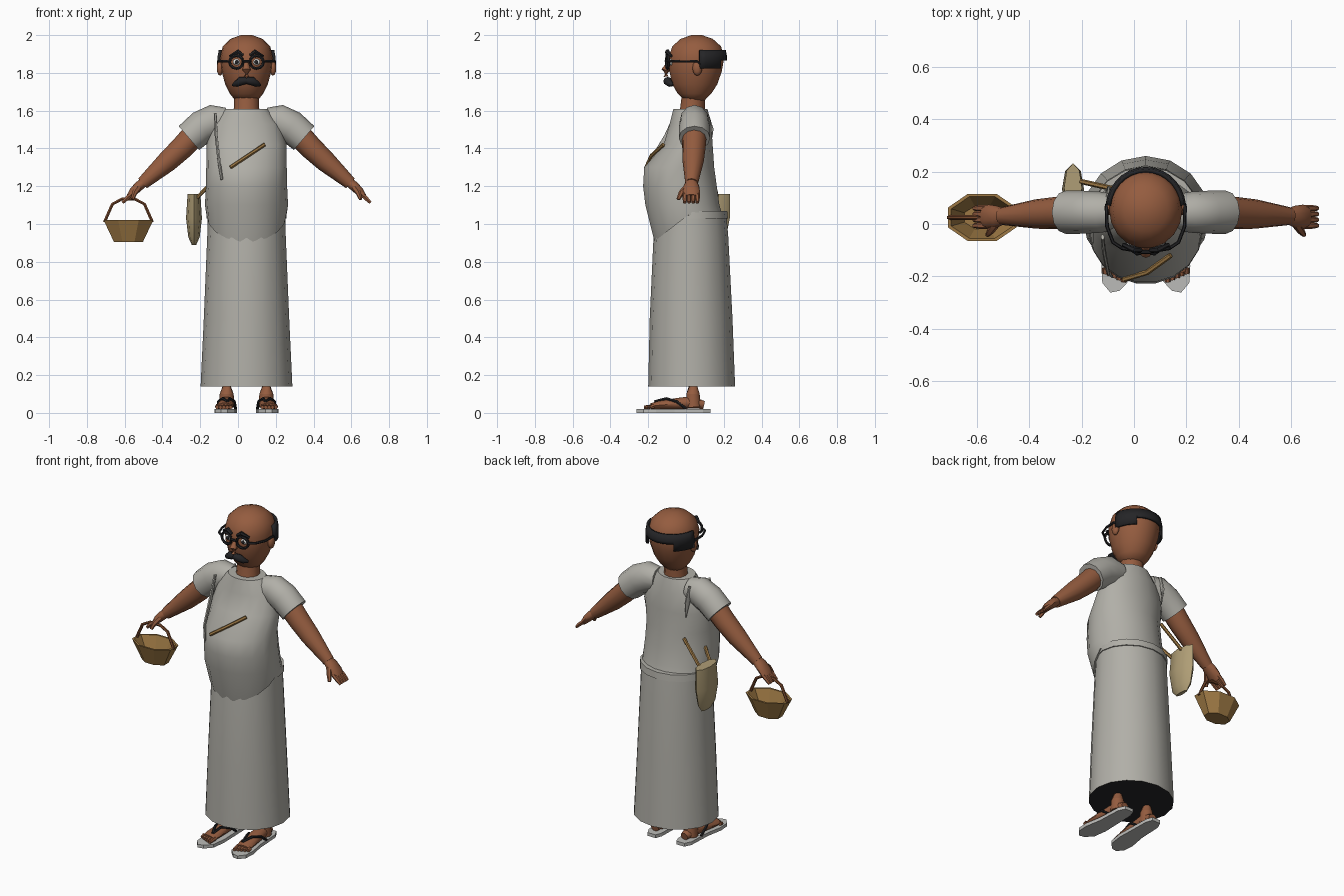
import bpy, bmesh, math
from mathutils import Vector

CX = 0.045  # body centre line


def material(name, rgb):
    m = bpy.data.materials.new(name)
    m.diffuse_color = (*rgb, 1)
    return m


CLOTH = material("grey cloth", (0.44, 0.43, 0.39))
SKIN = material("brown skin", (0.30, 0.108, 0.05))
DARK = material("near black", (0.018, 0.018, 0.02))
WICKER = material("wicker", (0.34, 0.19, 0.058))
CANVAS = material("tan canvas", (0.43, 0.34, 0.18))
BROWN = material("handle brown", (0.20, 0.07, 0.027))
SOLE = material("light sole", (0.50, 0.50, 0.48))
WHITE = material("eye white", (0.75, 0.75, 0.72))


def finish(name, bm, mat, angle=40):
    bmesh.ops.recalc_face_normals(bm, faces=bm.faces)
    me = bpy.data.meshes.new(name)
    bm.to_mesh(me)
    bm.free()
    me.materials.append(mat)
    for p in me.polygons:
        p.use_smooth = angle > 0
    me.set_sharp_from_angle(angle=math.radians(max(angle, 1)))
    ob = bpy.data.objects.new(name, me)
    bpy.context.collection.objects.link(ob)
    return ob


def skin_rings(bm, rings):
    """Bridge a list of point rings and cap both ends."""
    vs = [[bm.verts.new(p) for p in r] for r in rings]
    n = len(vs[0])
    for a, b in zip(vs, vs[1:]):
        for i in range(n):
            j = (i + 1) % n
            bm.faces.new((a[i], a[j], b[j], b[i]))
    bm.faces.new(vs[0][::-1])
    bm.faces.new(vs[-1])


def loft(name, rows, mat, n=16, cx=CX, angle=40, zfun=None, turn=0.0):
    """Stack ellipses: each row is (z, half width, front y, back y)."""
    bm = bmesh.new()
    rings = []
    for k, (z, rx, yf, yb) in enumerate(rows):
        ring = []
        for i in range(n):
            a = 2 * math.pi * (i + turn) / n
            y = (yf + yb) / 2 + (yb - yf) / 2 * math.sin(a)
            ring.append((cx + rx * math.cos(a), y, zfun(y) if zfun and k == 0 else z))
        rings.append(ring)
    skin_rings(bm, rings)
    return finish(name, bm, mat, angle)


def tube(name, pts, radii, mat, n=8, angle=50):
    """Sweep an ellipse along a path; a radius may be a (sideways, upward) pair."""
    pts = [Vector(p) for p in pts]
    bm = bmesh.new()
    rings = []
    for k, p in enumerate(pts):
        d = pts[min(k + 1, len(pts) - 1)] - pts[max(k - 1, 0)]
        q = d.to_track_quat('Z', 'Y')
        r = radii[k] if isinstance(radii, list) else radii
        ra, rb = r if isinstance(r, tuple) else (r, r)
        angs = [2 * math.pi * i / n for i in range(n)]
        rings.append([p + q @ Vector((ra * math.cos(a), rb * math.sin(a), 0)) for a in angs])
    skin_rings(bm, rings)
    return finish(name, bm, mat, angle)


def ball(name, loc, size, mat):
    bm = bmesh.new()
    bmesh.ops.create_uvsphere(bm, u_segments=10, v_segments=6, radius=1)
    for v in bm.verts:
        v.co = Vector(loc) + Vector([c * s for c, s in zip(v.co, size)])
    return finish(name, bm, mat, 60)


# Long skirt with a dark underside
skirt = loft("skirt", [(0.14, 0.243, -0.20, 0.26), (0.5, 0.226, -0.192, 0.246),
                       (0.93, 0.208, -0.172, 0.224), (1.04, 0.205, -0.16, 0.215)], CLOTH, 16)
skirt.data.materials.append(DARK)
for p in skirt.data.polygons:
    if p.normal.z < -0.9:
        p.material_index = 1
loft("waistband", [(1.03, 0.211, -0.16, 0.222), (1.07, 0.209, -0.16, 0.218)], CLOTH)

# Shirt with round belly; the hem dips at the front
loft("shirt", [(1.05, 0.212, -0.17, 0.195), (1.1, 0.22, -0.218, 0.18), (1.2, 0.215, -0.23, 0.166),
               (1.3, 0.213, -0.224, 0.152), (1.42, 0.212, -0.12, 0.143), (1.53, 0.18, -0.088, 0.135),
               (1.61, 0.112, -0.068, 0.115)], CLOTH, 18,
     zfun=lambda y: 1.05 - max(0, 0.015 - y) * 0.78)

# Neck and head
loft("neck", [(1.57, 0.075, -0.04, 0.1), (1.62, 0.066, -0.03, 0.1), (1.7, 0.066, -0.02, 0.1)], SKIN, 12)
loft("head", [(1.655, 0.06, -0.01, 0.1), (1.69, 0.088, -0.045, 0.135), (1.74, 0.113, -0.075, 0.168),
              (1.81, 0.132, -0.09, 0.192), (1.88, 0.14, -0.094, 0.204), (1.94, 0.126, -0.075, 0.188),
              (1.98, 0.085, -0.03, 0.143), (2.0, 0.03, 0.028, 0.085)], SKIN, 18, angle=60)
tube("nose", [(CX, -0.085, 1.86), (CX, -0.108, 1.815), (CX, -0.105, 1.78)], [0.01, 0.022, 0.014], SKIN)

# Hair band round the back, longer behind the ears
bm = bmesh.new()
for i in range(14):
    a0, a1 = (math.radians(6 + 12 * (i + d)) for d in (0, 1))
    low = 1.865 if 4 <= i <= 9 else 1.822
    quad = [(a0, low, 0.148), (a1, low, 0.148), (a1, 1.88, 0.148), (a0, 1.88, 0.148)]
    top = [(a0, 1.88, 0.148), (a1, 1.88, 0.148), (a1, 1.92, 0.141), (a0, 1.92, 0.141)]
    for f in (quad, top):
        bm.faces.new([bm.verts.new((CX + r * math.cos(a), 0.055 + (r + 0.008) * math.sin(a), z))
                      for a, z, r in f])
bmesh.ops.remove_doubles(bm, verts=bm.verts, dist=1e-4)
hair = finish("hair_band", bm, DARK)
sol = hair.modifiers.new("thickness", 'SOLIDIFY')
sol.thickness = 0.014
sol.offset = 0

# Bridge of the glasses
tube("glasses_bridge", [(CX - 0.018, -0.107, 1.862), (CX + 0.018, -0.107, 1.862)], 0.007, DARK, 6)

for s, side in ((-1, "left"), (1, "right")):
    def P(x, y, z):
        return (CX + s * x, y, z)

    # Face details
    ball(side + "_ear", P(0.14, 0.06, 1.825), (0.018, 0.026, 0.04), SKIN)
    ball(side + "_eye", P(0.052, -0.079, 1.857), (0.022, 0.014, 0.017), WHITE)
    ball(side + "_pupil", P(0.052, -0.09, 1.857), (0.01, 0.008, 0.011), DARK)
    rim = [P(0.054 + 0.036 * math.cos(t * math.pi / 6), -0.104 + 0.012 * (1 + math.cos(t * math.pi / 6)) / 2,
             1.857 + 0.034 * math.sin(t * math.pi / 6)) for t in range(13)]
    tube(side + "_glasses_rim", rim, 0.008, DARK, 6)
    tube(side + "_glasses_arm", [P(0.088, -0.094, 1.86), P(0.125, -0.07, 1.862), P(0.148, -0.01, 1.86),
                                 P(0.15, 0.06, 1.862), P(0.148, 0.075, 1.845)], 0.007, DARK, 6)
    tube(side + "_eyebrow", [P(0.018, -0.1, 1.892), P(0.045, -0.098, 1.912), P(0.088, -0.078, 1.888)],
         [0.009, 0.013, 0.007], DARK, 6)
    tube(side + "_moustache", [P(0, -0.098, 1.76), P(0.03, -0.098, 1.757), P(0.055, -0.085, 1.742),
                               P(0.074, -0.07, 1.735)], [0.018, 0.023, 0.017, 0.006], DARK, 8)

    # Sleeve, arm and hand
    tube(side + "_sleeve", [P(0.105, 0.045, 1.55), P(0.17, 0.045, 1.545), P(0.235, 0.045, 1.515),
                            P(0.305, 0.045, 1.455)],
         [0.066, (0.078, 0.088), (0.082, 0.088), (0.083, 0.083)], CLOTH, 12)
    tube(side + "_arm", [P(0.26, 0.045, 1.49), P(0.34, 0.042, 1.405), P(0.42, 0.038, 1.33),
                         P(0.55, 0.03, 1.215)], [0.066, 0.062, 0.056, 0.034], SKIN, 12)
    tube(side + "_hand", [P(0.535, 0.03, 1.228), P(0.57, 0.028, 1.2), P(0.6, 0.028, 1.17),
                          P(0.62, 0.028, 1.145)],
         [(0.028, 0.026), (0.042, 0.027), (0.046, 0.024), (0.042, 0.017)], SKIN, 10)
    for k in range(4):
        y = 0.06 - 0.022 * k
        tube(f"{side}_finger_{k + 1}", [P(0.605, y, 1.16), P(0.632, y, 1.137), P(0.656, y, 1.113)],
             [0.013, 0.013, 0.009], SKIN, 6)
    tube(side + "_thumb", [P(0.57, 0.005, 1.195), P(0.592, -0.025, 1.165), P(0.605, -0.042, 1.13)],
         [0.017, 0.015, 0.009], SKIN, 6)

    # Leg, foot and sandal
    tube(side + "_leg", [P(0.105, 0.04, 0.3), P(0.105, 0.037, 0.1), P(0.105, 0.04, 0.03)],
         [0.046, 0.037, 0.042], SKIN, 10)
    tube(side + "_foot", [P(0.1, 0.095, 0.042), P(0.103, 0.03, 0.056), P(0.107, -0.06, 0.048),
                          P(0.113, -0.15, 0.04), P(0.116, -0.185, 0.036)],
         [(0.025, 0.022), (0.037, 0.035), (0.042, 0.03), (0.046, 0.022), (0.042, 0.016)], SKIN, 10)
    for k in range(5):
        x = 0.082 + 0.018 * k
        tube(f"{side}_toe_{k + 1}", [P(x, -0.17, 0.035), P(x + 0.002, -0.222 + 0.008 * k, 0.03)],
             [0.013, 0.01], SKIN, 6)
    bm = bmesh.new()
    outline = [(0.07, 0.13), (0.125, 0.13), (0.145, 0.09), (0.152, -0.06), (0.17, -0.16), (0.166, -0.225),
               (0.135, -0.262), (0.1, -0.255), (0.062, -0.215), (0.05, -0.13), (0.056, 0.09)]
    skin_rings(bm, [[P(x, y, z) for x, y in outline] for z in (0, 0.02)])
    finish(side + "_sandal", bm, SOLE, 0)
    for e in (-1, 1):
        tube(f"{side}_sandal_strap_{'inner' if e < 0 else 'outer'}",
             [P(0.103 + e * 0.045, 0.0, 0.022), P(0.106 + e * 0.042, -0.05, 0.06),
              P(0.108 + e * 0.018, -0.105, 0.076), P(0.1, -0.165, 0.06)], 0.008, DARK, 6)

# Octagonal open basket and its bent handle
BX = -0.58
loft("basket", [(0.905, 0.083, -0.03, 0.08), (1.02, 0.142, -0.073, 0.123), (1.02, 0.128, -0.061, 0.111),
                (0.92, 0.074, -0.022, 0.072)], WICKER, 8, BX, 0, turn=0.5)
tube("basket_handle", [(BX - 0.127, 0.025, 1.01), (BX - 0.085, 0.025, 1.105), (BX - 0.035, 0.025, 1.132),
                       (BX + 0.035, 0.025, 1.132), (BX + 0.085, 0.025, 1.105), (BX + 0.127, 0.025, 1.01)],
     0.009, BROWN, 6)

# Shoulder bag and the parts of its strap outside the clothes
loft("bag", [(0.89, 0.012, 0.09, 0.18), (0.93, 0.03, 0.055, 0.212), (1.03, 0.042, 0.035, 0.232),
             (1.16, 0.034, 0.045, 0.232)], CANVAS, 8, -0.233, 40)
tube("bag_strap_back", [(-0.215, 0.165, 1.14), (-0.08, 0.135, 1.28)], 0.01, WICKER, 6)
tube("bag_strap_side", [(-0.215, 0.07, 1.14), (-0.15, 0.03, 1.21)], 0.01, WICKER, 6)
tube("bag_strap_front", [(-0.04, -0.212, 1.3), (0.05, -0.185, 1.36), (0.14, -0.12, 1.42)], 0.01, WICKER, 6)

# Folded towel hanging over one shoulder
tube("towel_front", [(-0.12, -0.05, 1.585), (-0.115, -0.1, 1.46), (-0.1, -0.182, 1.33), (-0.085, -0.2, 1.235)],
     [(0.007, 0.012), (0.008, 0.02), (0.007, 0.018), (0.005, 0.008)], CLOTH, 6)
tube("towel_back", [(-0.1, 0.1, 1.59), (-0.1, 0.13, 1.5), (-0.09, 0.13, 1.41)],
     [(0.008, 0.02), (0.008, 0.018), (0.004, 0.004)], CLOTH, 6)
